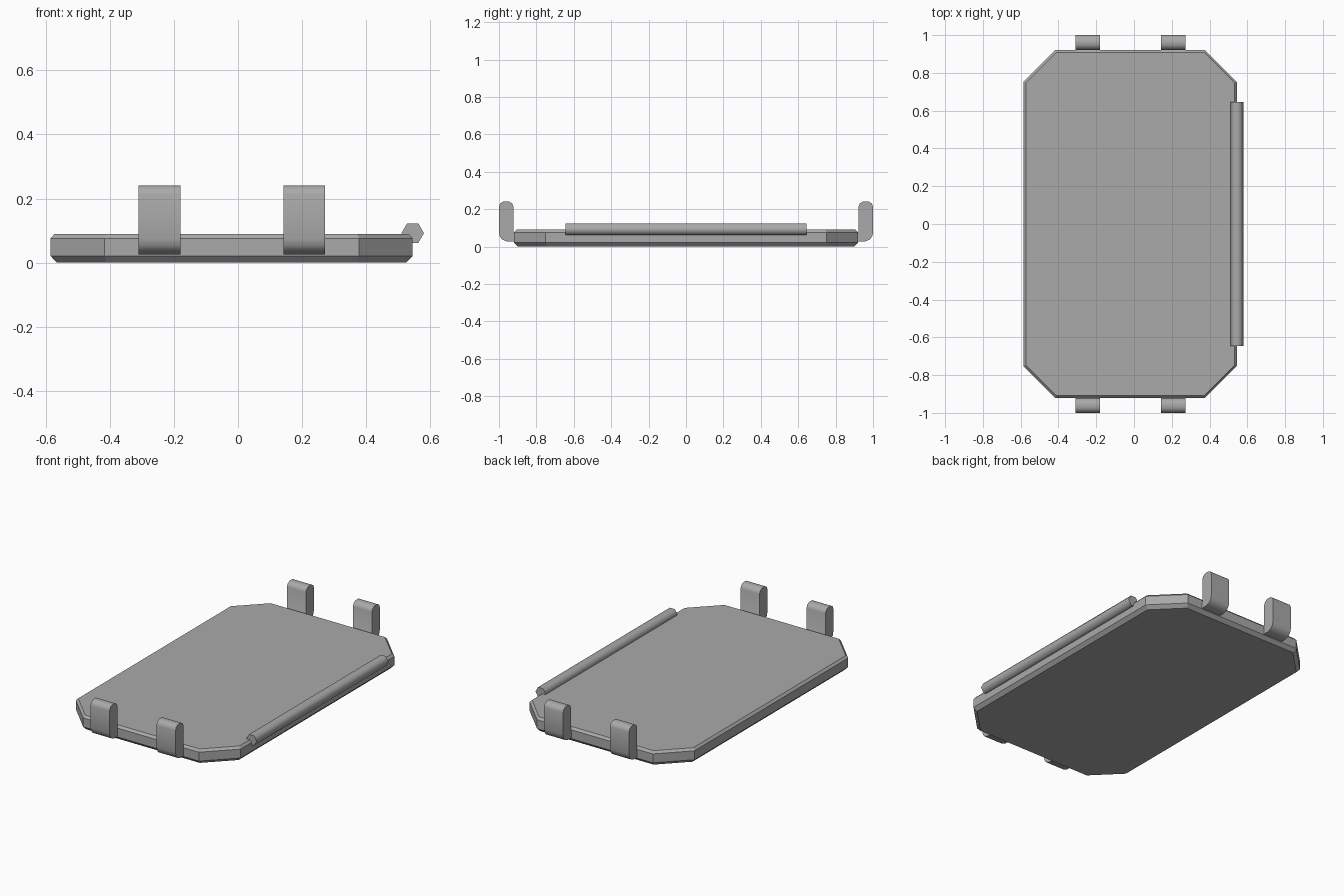
import bpy
import bmesh
from math import radians, cos, sin, pi
from mathutils import Vector

cube = bpy.data.objects.get("Cube")
if cube:
    bpy.data.objects.remove(cube, do_unlink=True)

grey = bpy.data.materials.new("plain_grey")
grey.use_nodes = True
grey.diffuse_color = (0.4, 0.4, 0.4, 1)
grey.node_tree.nodes["Principled BSDF"].inputs["Base Color"].default_value = (0.4, 0.4, 0.4, 1)


def loft(name, rings, smooth_angle):
    """Skin matching rings of points and cap both ends."""
    bm = bmesh.new()
    loops = [[bm.verts.new(p) for p in ring] for ring in rings]
    n = len(loops[0])
    for a, b in zip(loops, loops[1:]):
        for i in range(n):
            j = (i + 1) % n
            bm.faces.new((a[i], a[j], b[j], b[i]))
    bm.faces.new(loops[0])
    bm.faces.new(loops[-1])
    bmesh.ops.recalc_face_normals(bm, faces=bm.faces)
    mesh = bpy.data.meshes.new(name)
    bm.to_mesh(mesh)
    bm.free()
    mesh.materials.append(grey)
    obj = bpy.data.objects.new(name, mesh)
    bpy.context.collection.objects.link(obj)
    bpy.ops.object.select_all(action='DESELECT')
    obj.select_set(True)
    bpy.context.view_layer.objects.active = obj
    bpy.ops.object.shade_smooth_by_angle(angle=radians(smooth_angle))
    return obj


def octagon(inset, z):
    """Rectangle outline with cut corners, moved inwards by inset."""
    cx, hx, hy = -0.02, 0.565 - inset, 0.92 - inset
    cut = 0.168 - inset * 0.586
    quarter = [(hx, hy - cut), (hx - cut, hy)]
    pts = []
    for sx, sy in ((1, 1), (-1, 1), (-1, -1), (1, -1)):
        corner = quarter if sx == sy else quarter[::-1]
        pts += [Vector((cx + sx * x, sy * y, z)) for x, y in corner]
    return pts


# Tray slab with chamfered rims
loft("tray_slab", [octagon(0.02, 0), octagon(0, 0.021),
                   octagon(0, 0.076), octagon(0.013, 0.09)], 30)

# Six-sided rod along the left edge
hexagon = [(0.545 + 0.035 * cos(k * pi / 3), 0.092 + 0.035 * sin(k * pi / 3)) for k in range(6)]
loft("side_rod", [[(x, y, z) for x, z in hexagon] for y in (-0.645, 0.645)], 62)

# Upright clips at both ends, rounded at the top and outer foot
clip_profile = [(0.915, 0.026), (0.955, 0.026), (0.982, 0.037), (0.995, 0.053), (1.0, 0.075),
                (1.0, 0.212), (0.994, 0.23), (0.976, 0.241), (0.947, 0.241),
                (0.929, 0.23), (0.922, 0.212), (0.922, 0.07), (0.915, 0.06)]
for end, side in (("front", -1), ("back", 1)):
    for label, x in (("right", -0.245), ("left", 0.207)):
        loft(f"{end}_{label}_clip",
             [[(x + dx, side * y, z) for y, z in clip_profile] for dx in (-0.065, 0.065)], 50)
